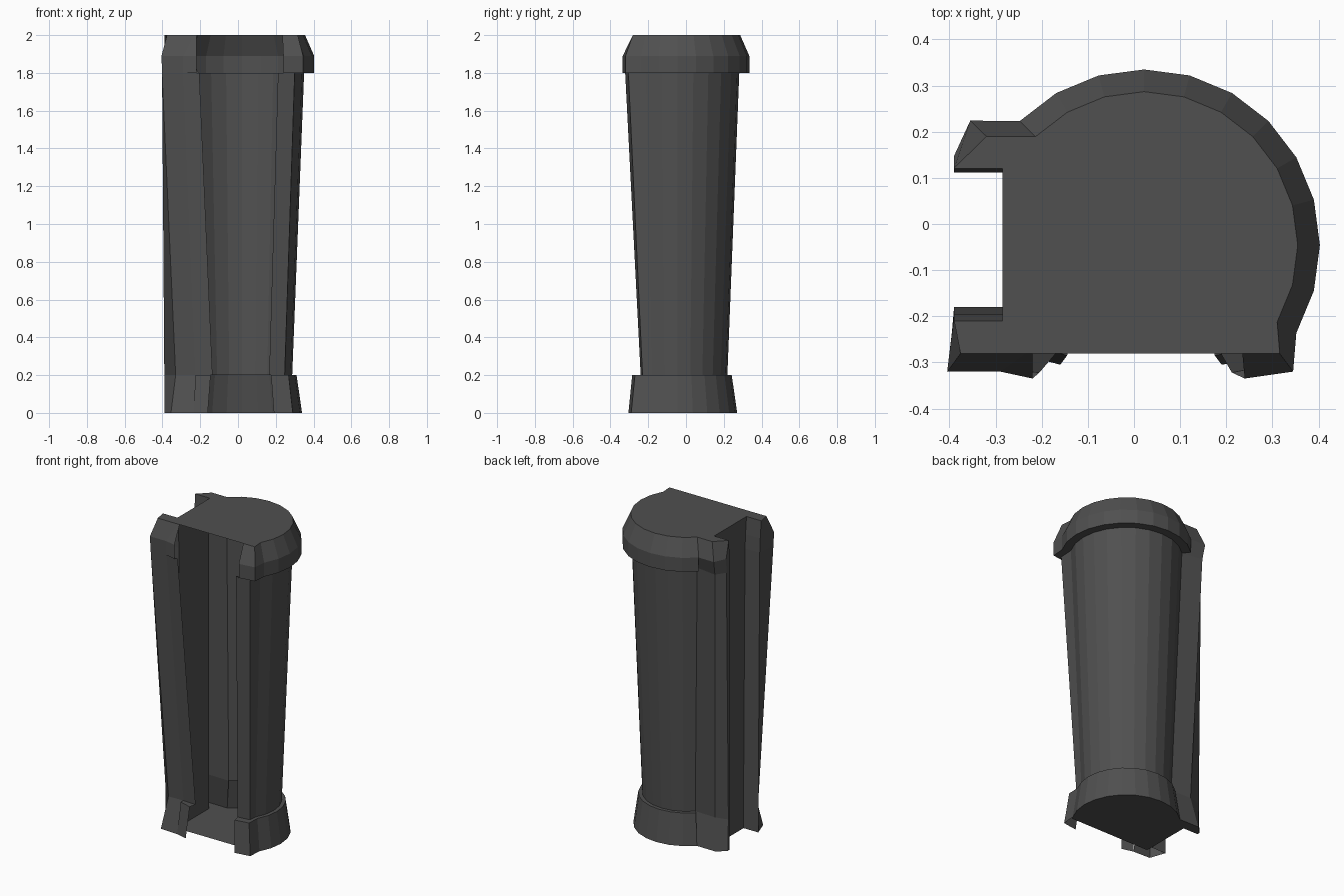
import bpy, bmesh, math

stone = bpy.data.materials.new("dark grey")
stone.diffuse_color = (0.08, 0.08, 0.08, 1)


def make(name, rings, caps=()):
    """Skin open rings of (x, y, z) points, listed bottom to top, plus flat caps."""
    bm = bmesh.new()
    rows = [[bm.verts.new(p) for p in ring] for ring in rings]
    for low, high in zip(rows, rows[1:]):
        for i in range(len(low) - 1):
            bm.faces.new((low[i], low[i + 1], high[i + 1], high[i]))
    for cap in caps:
        bm.faces.new([bm.verts.new(p) for p in cap])
    mesh = bpy.data.meshes.new(name)
    bm.to_mesh(mesh)
    bm.free()
    mesh.materials.append(stone)
    obj = bpy.data.objects.new(name, mesh)
    bpy.context.collection.objects.link(obj)


CX, CY = 0.022, -0.046


def arc(r, z):
    return [(CX + r * math.cos(math.radians(a)), CY + r * math.sin(math.radians(a)), z)
            for a in range(-30, 136, 15)]


# level: z, radius, right inner edge x, y, right corner x, y
levels = [
    (0.00, 0.317, 0.190, -0.305, 0.290, -0.290),
    (0.20, 0.288, 0.175, -0.285, 0.268, -0.270),
    (0.20, 0.265, 0.165, -0.240, 0.247, -0.230),
    (1.80, 0.328, 0.212, -0.322, 0.300, -0.305),
    (1.80, 0.381, 0.240, -0.335, 0.345, -0.320),
    (1.89, 0.381, 0.240, -0.335, 0.345, -0.320),
    (2.00, 0.333, 0.235, -0.281, 0.316, -0.281),
]

# round tower shell: flared base, tapered shaft and bevelled cap
make("round_shell", [[(ix, iy, z), (cx, cy, z)] + arc(r, z)
                     for z, r, ix, iy, cx, cy in levels])

# front left strip with the same base and cap: outer x, y and inner x, y per level
strip = [(-0.235, -0.285, -0.160, -0.305), (-0.225, -0.262, -0.145, -0.285),
         (-0.225, -0.235, -0.135, -0.240), (-0.290, -0.315, -0.205, -0.322),
         (-0.290, -0.320, -0.220, -0.335), (-0.290, -0.320, -0.220, -0.335),
         (-0.235, -0.281, -0.220, -0.281)]
make("front_strip", [[(ox, oy, lv[0]), (ix, iy, lv[0])]
                     for (ox, oy, ix, iy), lv in zip(strip, levels)])

# left wall stubs around the notch
# z, radius, back corner x, y, back end y, notch back y, notch front y, front corner x, y, strip x, y
walls = [
    (0.00, 0.317, -0.340, 0.180, 0.130, 0.112, -0.180, -0.355, -0.280, -0.235, -0.285),
    (0.20, 0.265, -0.310, 0.145, 0.125, 0.112, -0.180, -0.330, -0.238, -0.225, -0.235),
    (1.80, 0.328, -0.350, 0.205, 0.145, 0.112, -0.195, -0.402, -0.317, -0.290, -0.315),
    (1.89, 0.381, -0.355, 0.224, 0.148, 0.112, -0.200, -0.405, -0.320, -0.290, -0.320),
    (2.00, 0.333, -0.320, 0.190, 0.121, 0.120, -0.210, -0.376, -0.281, -0.235, -0.281),
]
outline = []
for z, r, bx, by, ey, nb, nf, fx, fy, sx, sy in walls:
    outline.append([arc(r, z)[-1], (bx, by, z), (-0.39, ey, z), (-0.39, nb, z), (-0.285, nb, z),
                    (-0.285, nf, z), (-0.39, nf, z), (fx, fy, z), (sx, sy, z)])
make("left_wall_stubs", outline)

# roof and floor plates, straight along the open front
roof = arc(0.333, 2.0)[:-1] + outline[-1][:8] + [(0.316, -0.281, 2.0)]
floor = arc(0.317, 0.0)[:-1] + outline[0][:6] + [(-0.285, -0.22, 0), (0.29, -0.22, 0)]
make("roof", [], [roof])
make("floor", [], [floor[::-1]])
